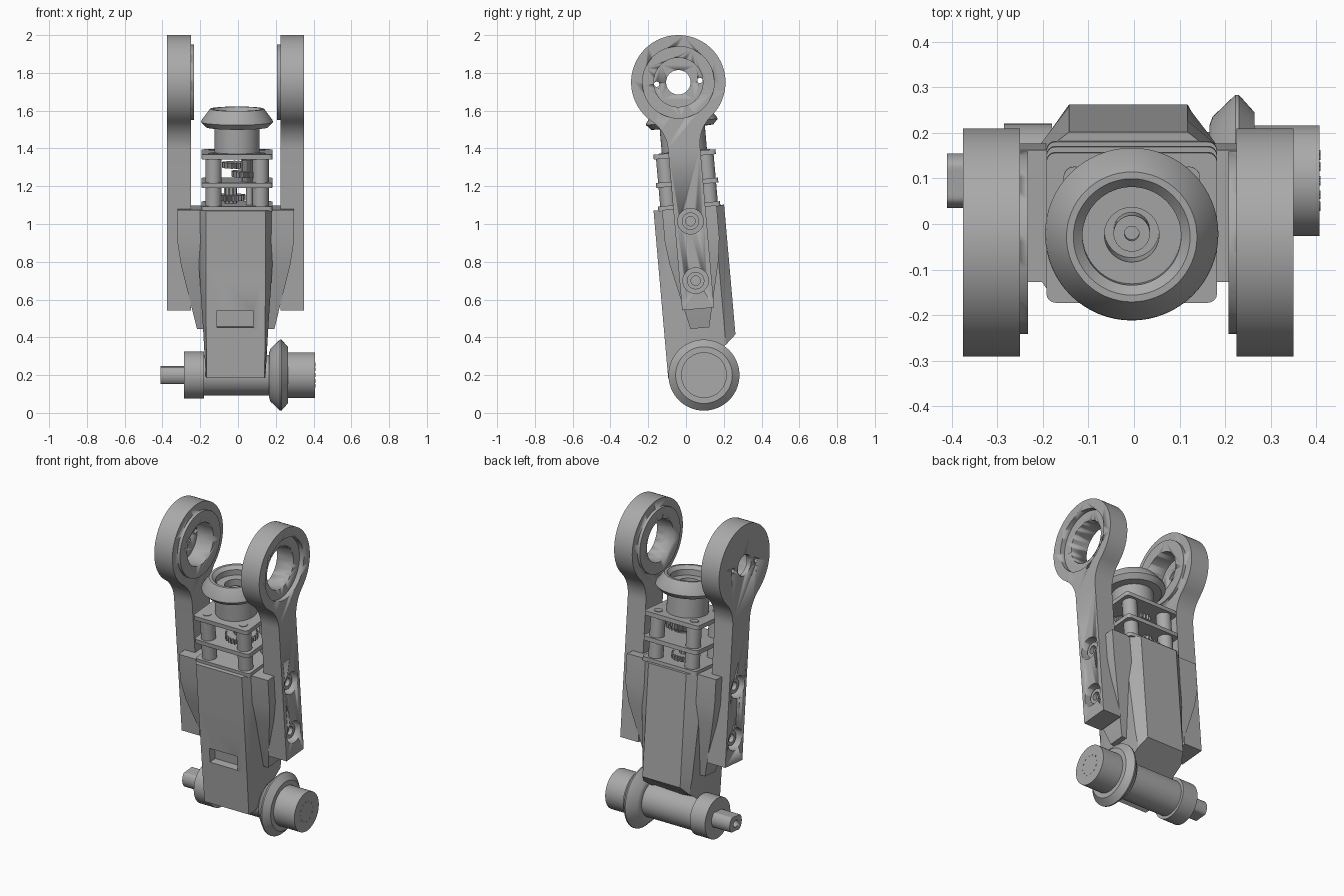
import bpy, bmesh
from math import sin, cos, pi, sqrt, atan2, radians
from mathutils import Matrix, Vector

if "Cube" in bpy.data.objects:
    bpy.data.objects.remove(bpy.data.objects["Cube"])

MID = -0.0125                       # symmetry plane of the housing
# Everything is built upright around the lower axle, then leaned forward
LEAN = Matrix.Translation((0, 0.095, 0.2)) @ Matrix.Rotation(radians(5), 4, 'X')

grey = bpy.data.materials.new("satin grey")
GREY = (0.4, 0.4, 0.4, 1)
grey.use_nodes = True
grey.diffuse_color = GREY
grey.node_tree.nodes["Principled BSDF"].inputs["Base Color"].default_value = GREY


def loft(name, rings):
    """Skin a list of equal-length rings and cap both ends."""
    bm = bmesh.new()
    vs = [[bm.verts.new(LEAN @ Vector(p)) for p in r] for r in rings]
    n = len(vs[0])
    for a, b in zip(vs, vs[1:]):
        for i in range(n):
            j = (i + 1) % n
            bm.faces.new((a[i], a[j], b[j], b[i]))
    bm.faces.new(vs[0][::-1])
    bm.faces.new(vs[-1])
    bmesh.ops.recalc_face_normals(bm, faces=bm.faces[:])
    me = bpy.data.meshes.new(name)
    bm.to_mesh(me)
    bm.free()
    me.materials.append(grey)
    ob = bpy.data.objects.new(name, me)
    bpy.context.collection.objects.link(ob)
    bpy.ops.object.select_all(action='DESELECT')
    ob.select_set(True)
    bpy.context.view_layer.objects.active = ob
    bpy.ops.object.shade_smooth_by_angle(angle=radians(30))
    return ob


def turn(name, profile, axis, a=0, b=0, n=48):
    """Turned part; profile is (radius, height) along 'x' or 'z'."""
    rings = []
    for r, h in profile:
        circle = [(r * cos(2 * pi * i / n), r * sin(2 * pi * i / n)) for i in range(n)]
        rings.append([(h, a + c, b + s) if axis == 'x' else (a + c, b + s, h)
                      for c, s in circle])
    return loft(name, rings)


def rod(name, r, h0, h1, axis, a=0, b=0, n=48):
    return turn(name, [(r, h0), (r, h1)], axis, a, b, n)


def prism_z(name, outline, z0, z1):
    return loft(name, [[(x, y, z) for x, y in outline] for z in (z0, z1)])


def combine(ob, other, mode):
    mod = ob.modifiers.new(mode, 'BOOLEAN')
    mod.operation, mod.object, mod.solver = mode, other, 'EXACT'
    bpy.context.view_layer.objects.active = ob
    bpy.ops.object.modifier_apply(modifier=mod.name)
    bpy.data.objects.remove(other)


def gear(name, x, y, r, z0, z1, teeth):
    pts = []
    for i in range(teeth * 4):
        t = 2 * pi * i / (teeth * 4)
        rr = r if i % 4 < 2 else r * 0.87
        pts.append((x + rr * cos(t), y + rr * sin(t)))
    return prism_z(name, pts, z0, z1)


# Arms: ring head blending through fillets into a straight strap
HEAD, R, HALF, F = 1.556, 0.25, 0.085, 0.2
drop = sqrt((R + F) ** 2 - (HALF + F) ** 2)
lean = atan2(drop, HALF + F)
side = [(HALF, 0.352)]
side += [(HALF + F - F * cos(lean * i / 10), HEAD - drop + F * sin(lean * i / 10))
         for i in range(11)]
side += [(R * cos(t), HEAD + R * sin(t))
         for t in [-lean + (pi / 2 + lean) * i / 24 for i in range(1, 25)]]
outline = side + [(-y, z) for y, z in reversed(side[:-1])]

for label, s in (("left", 1), ("right", -1)):
    inner, outer = MID + s * 0.2375, MID + s * 0.3625
    arm = loft(label + "_arm", [[(x, y, z) for y, z in outline] for x in (inner, outer)])
    combine(arm, rod("boss", 0.2, inner - s * 0.018, inner + s * 0.02, 'x', 0, HEAD, 64), 'UNION')
    if s > 0:                       # open bearing seat
        combine(arm, rod("bore", 0.13, inner - 0.1, outer + 0.1, 'x', 0, HEAD, 64), 'DIFFERENCE')
        combine(arm, rod("seat", 0.19, outer - 0.03, outer + 0.1, 'x', 0, HEAD, 64), 'DIFFERENCE')
    else:                           # closed seat with shaft and pin holes
        combine(arm, rod("bore", 0.13, outer + 0.03, inner + 0.1, 'x', 0, HEAD, 64), 'DIFFERENCE')
        for r, y in ((0.065, 0), (0.014, 0.115), (0.014, -0.115)):
            combine(arm, rod("hole", r, outer - 0.1, inner + 0.1, 'x', y, HEAD, 32), 'DIFFERENCE')
    for k, z in enumerate((0.502, 0.818)):
        combine(arm, rod("pocket", 0.068, outer - s * 0.06, outer + s * 0.1, 'x', 0, z, 32), 'DIFFERENCE')
        turn(f"{label}_arm_screw_{k}", [(0.046, outer - s * 0.065), (0.046, outer - s * 0.025),
             (0.025, outer - s * 0.025), (0.025, outer - s * 0.05)], 'x', 0, z, 32)


# Housing core: chamfered column, its underside rising toward the back
def core_ring(front, mid, back, lift, z):
    half = [(front, -0.19, 0), (mid, -0.13, 0), (mid, 0.13, 0.75), (back, 0.185, 1)]
    pts = [(MID + x, y, z + lift * k) for x, y, k in half]
    return pts + [(2 * MID - x, y, w) for x, y, w in reversed(pts)]


housing = loft("housing", [core_ring(0.153, 0.158, 0.13, 0.2, 0),
                           core_ring(0.156, 0.172, 0.13, 0, 0.25),
                           core_ring(0.158, 0.195, 0.13, 0, 0.6),
                           core_ring(0.158, 0.2, 0.13, 0, 0.89)])
window = loft("window_cutter", [[(x, y, z) for x, z in
              ((-0.11, 0.27), (0.08, 0.27), (0.08, 0.36), (-0.11, 0.36))] for y in (-0.3, -0.14)])
combine(housing, window, 'DIFFERENCE')


# Wings clasping the arms, tapering inward toward the bottom
def wing_ring(x, y, z):
    return [(MID + sx * x, sy * y, z) for sx, sy in ((-1, -1), (1, -1), (1, 1), (-1, 1))]


loft("housing_wings", [wing_ring(0.205, 0.05, 0.25), wing_ring(0.29, 0.13, 0.6),
                       wing_ring(0.308, 0.145, 0.72), wing_ring(0.308, 0.145, 0.89)])

# Gearbox: rounded plates, spacers, gear train
def plate(name, z, t=0.026, hx=0.187, hy=0.165, c=0.02):
    pts = []
    for q, (sx, sy) in enumerate(((1, 1), (-1, 1), (-1, -1), (1, -1))):
        for i in range(5):
            t0 = (q + i / 4) * pi / 2
            pts.append((-0.005 + sx * (hx - c) + c * cos(t0), sy * (hy - c) + c * sin(t0)))
    return prism_z(name, pts, z - t / 2, z + t / 2)


for name, z in (("lower", 0.897), ("middle", 1.022), ("upper", 1.173)):
    plate(name + "_gearbox_plate", z)
for i, (x, y) in enumerate(((-0.13, -0.11), (0.12, -0.11), (0.12, 0.11), (-0.13, 0.11))):
    rod(f"spacer_{i}", 0.043, 0.9, 1.17, 'z', x, y, 24)
    rod(f"plate_screw_{i}", 0.025, 1.18, 1.19, 'z', x, y, 16)
gear("large_gear", 0.06, -0.05, 0.095, 1.06, 1.09, 26)
gear("large_gear_pinion", 0.06, -0.05, 0.045, 1.035, 1.15, 12)
gear("middle_gear", -0.005, 0.03, 0.08, 1.1, 1.13, 22)
gear("lower_gear", -0.04, 0.05, 0.08, 0.925, 0.955, 24)
gear("lower_pinion", -0.04, 0.05, 0.035, 0.9, 1.02, 10)
rod("gear_pin", 0.018, 0.9, 1.17, 'z', 0.06, -0.05, 16)

# Output hub with bevelled rim
turn("output_hub", [(0.12, 1.18), (0.12, 1.315), (0.165, 1.318), (0.19, 1.345), (0.188, 1.355),
                    (0.143, 1.415), (0.128, 1.415), (0.108, 1.395), (0.108, 1.36),
                    (0.06, 1.36), (0.06, 1.25)], 'z', -0.005, 0, 64)
turn("output_shaft", [(0.04, 1.2), (0.04, 1.33), (0.016, 1.33), (0.016, 1.3)], 'z', -0.005, 0, 32)

# Lower axle: barrel, collar, bevelled wheel, end drum and flatted shaft
rod("axle_barrel", 0.107, -0.2, 0.2, 'x')
rod("axle_collar", 0.125, -0.285, -0.18, 'x')
turn("axle_bevel_wheel", [(0.12, 0.165), (0.14, 0.172), (0.188, 0.222), (0.188, 0.23),
                          (0.15, 0.264), (0.12, 0.264)], 'x', n=64)
rod("axle_end_drum", 0.121, 0.26, 0.407, 'x')
for i in range(12):
    t = 2 * pi * i / 12
    rod(f"drum_dot_{i}", 0.005, 0.406, 0.409, 'x', 0.062 * cos(t), 0.062 * sin(t), 8)
flat = [(0.06 * cos(2 * pi * i / 40), max(-0.045, min(0.045, 0.06 * sin(2 * pi * i / 40))))
        for i in range(40)]
shaft = loft("flatted_shaft", [[(x, y, z) for y, z in flat] for x in (-0.41, -0.28)])
combine(shaft, rod("shaft_hole", 0.022, -0.5, -0.36, 'x', 0, 0, 20), 'DIFFERENCE')
